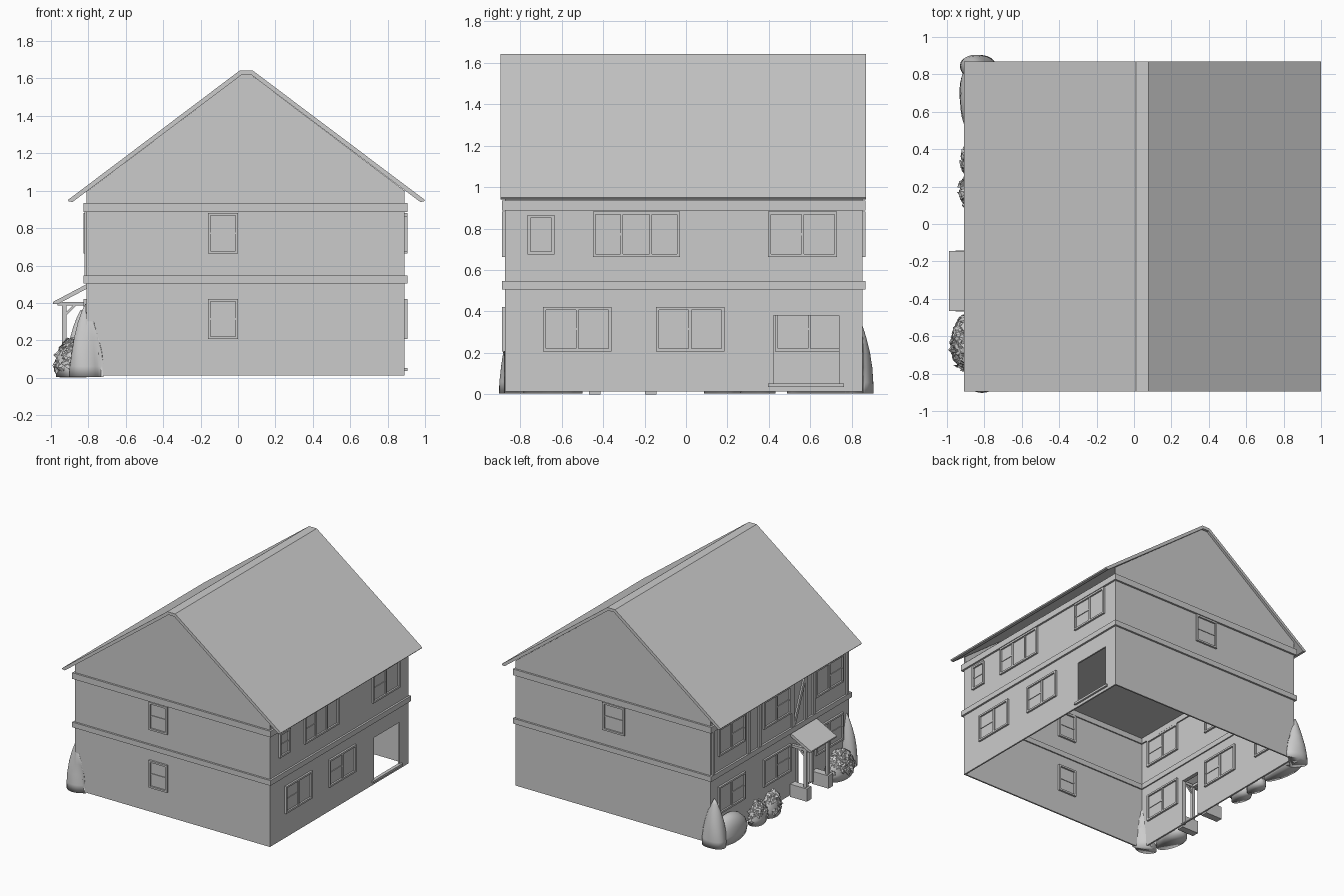
import bpy, bmesh, math, random
from mathutils import Vector, Matrix

random.seed(4)
cube = bpy.data.objects.get("Cube")
if cube:
    bpy.data.objects.remove(cube, do_unlink=True)

GREY = (0.6, 0.6, 0.6, 1)
plaster = bpy.data.materials.new("light_grey")
plaster.use_nodes = True
plaster.diffuse_color = GREY
plaster.node_tree.nodes["Principled BSDF"].inputs["Base Color"].default_value = GREY

X0, X1, Y0, Y1 = -0.81, 0.89, -0.873, 0.851   # outer wall faces
BASE, TOP, T = 0.013, 0.95, 0.012


def finish(name, bm, smooth=False):
    bmesh.ops.recalc_face_normals(bm, faces=bm.faces)
    mesh = bpy.data.meshes.new(name)
    bm.to_mesh(mesh)
    bm.free()
    mesh.materials.append(plaster)
    for p in mesh.polygons:
        p.use_smooth = smooth
    ob = bpy.data.objects.new(name, mesh)
    bpy.context.collection.objects.link(ob)
    return ob


def add_box(bm, lo, hi):
    size = [b - a for a, b in zip(lo, hi)]
    mid = [(a + b) / 2 for a, b in zip(lo, hi)]
    bmesh.ops.create_cube(bm, size=1, matrix=Matrix.Translation(mid) @ Matrix.Diagonal((*size, 1)))


def boxes(name, items):
    bm = bmesh.new()
    for lo, hi in items:
        add_box(bm, lo, hi)
    return finish(name, bm)


def prism(name, profile, y0, y1):
    """Extrude an (x, z) outline along y."""
    bm = bmesh.new()
    face = bm.faces.new([bm.verts.new((x, y0, z)) for x, z in profile])
    out = bmesh.ops.extrude_face_region(bm, geom=[face])
    bmesh.ops.translate(bm, vec=(0, y1 - y0, 0),
                        verts=[v for v in out["geom"] if isinstance(v, bmesh.types.BMVert)])
    return finish(name, bm)


def beam(name, a, b, width, depth):
    """Square timber between two points."""
    a, b = Vector(a), Vector(b)
    bm = bmesh.new()
    rot = (b - a).to_track_quat('Z', 'Y').to_matrix().to_4x4()
    bmesh.ops.create_cube(bm, size=1, matrix=Matrix.Translation((a + b) / 2) @ rot
                          @ Matrix.Diagonal((width, depth, (b - a).length, 1)))
    return finish(name, bm)


# Gable end walls
gable = [(X0, BASE), (X1, BASE), (X1, 1.0), (0.07, 1.62), (0.02, 1.62), (X0, 0.995)]
prism("front_gable_wall", gable, Y0, Y0 + T)
prism("back_gable_wall", gable, Y1 - T, Y1)


# Long walls, each with one doorway
def side_wall(name, x0, x1, g0, g1, gz0, gz1):
    boxes(name, [((x0, Y0, BASE), (x1, g0, TOP)), ((x0, g1, BASE), (x1, Y1, TOP)),
                 ((x0, g0, gz1), (x1, g1, TOP)), ((x0, g0, BASE), (x1, g1, gz0))])


side_wall("garden_side_wall", X1 - T, X1, 0.423, 0.739, 0.04, 0.38)
side_wall("entrance_side_wall", X0, X0 + T, -0.40, -0.22, 0.02, 0.38)
boxes("doorway_sill", [((X1 - T, 0.397, 0.035), (X1 + 0.015, 0.762, 0.052))])
boxes("ceiling", [((X0, Y0, 0.93), (X1, Y1, TOP))])

# Band courses around the house
for name, z0, z1 in (("floor_band", 0.505, 0.546), ("eaves_band", 0.887, 0.935)):
    o, inner = 0.015, 0.022
    boxes(name, [((X0 - o, Y0 - o, z0), (X1 + o, Y0 + inner, z1)),
                 ((X0 - o, Y1 - inner, z0), (X1 + o, Y1 + o, z1)),
                 ((X0 - o, Y0, z0), (X0 + inner, Y1, z1)),
                 ((X1 - inner, Y0, z0), (X1 + o, Y1, z1))])

# Roof shell of even thickness with a flat ridge
prism("roof", [(-0.91, 0.95), (0.01, 1.643), (0.078, 1.643), (1.0, 0.95), (0.994, 0.942),
               (0.974, 0.94), (0.07, 1.62), (0.02, 1.62), (-0.884, 0.94), (-0.904, 0.942)],
      -0.895, 0.87)


# Windows: pane through the wall, proud frame, mullions and one glazing bar
def window(name, side, a0, a1, z0, z1, panes):
    wall, sign, along_y = {"front": (Y0, -1, False), "back": (Y1, 1, False),
                           "garden": (X1, 1, True), "entrance": (X0, -1, True)}[side]
    items = []

    def part(p0, p1, q0, q1, out):
        d = sorted((wall + sign * out, wall - sign * (T + out)))
        if along_y:
            items.append(((d[0], p0, q0), (d[1], p1, q1)))
        else:
            items.append(((p0, d[0], q0), (p1, d[1], q1)))

    f = 0.014
    part(a0, a1, z0, z1, 0.002)
    part(a0, a0 + f, z0, z1, 0.015)
    part(a1 - f, a1, z0, z1, 0.015)
    part(a0, a1, z0, z0 + f, 0.015)
    part(a0, a1, z1 - f, z1, 0.015)
    step = (a1 - a0) / panes
    for i in range(1, panes):
        part(a0 + i * step - f / 2, a0 + i * step + f / 2, z0, z1, 0.01)
    zm = (z0 + z1) / 2
    part(a0, a0 + step, zm - 0.005, zm + 0.005, 0.007)
    boxes(name, items)


UP, LOW = (0.663, 0.882), (0.207, 0.422)
window("front_upper_window", "front", -0.16, 0.0, *UP, 1)
window("front_lower_window", "front", -0.16, 0.0, *LOW, 1)
window("back_upper_window", "back", -0.065, 0.125, *UP, 1)
window("garden_small_window", "garden", -0.765, -0.635, 0.675, 0.865, 1)
window("garden_wide_window", "garden", -0.45, -0.03, *UP, 3)
window("garden_corner_window", "garden", 0.397, 0.73, *UP, 2)
window("garden_lower_window_a", "garden", -0.69, -0.36, *LOW, 2)
window("garden_lower_window_b", "garden", -0.145, 0.185, *LOW, 2)
for i, (a, b) in enumerate(((0.43, 0.76), (-0.14, 0.20), (-0.79, -0.45))):
    window(f"entrance_upper_window_{i}", "entrance", a, b, *UP, 2)
    window(f"entrance_lower_window_{i}", "entrance", a, b, *LOW, 2)

# Timber framing on the entrance side
for i, y in enumerate((0.825, 0.385, 0.25, -0.165, -0.33, -0.43, -0.845)):
    boxes(f"timber_post_{i}", [((X0 - 0.012, y - 0.015, 0.545), (X0, y + 0.015, 0.89))])
beam("timber_brace", (X0 - 0.006, -0.18, 0.55), (X0 - 0.006, -0.32, 0.885), 0.012, 0.025)

# Door frame
boxes("door_frame", [((X0 - 0.015, a, 0.02), (X0 + 0.015, a + 0.02, 0.395)) for a in (-0.415, -0.225)]
      + [((X0 - 0.015, -0.415, 0.375), (X0 + 0.015, -0.205, 0.395))])

# Porch: lean-to roof on two posts standing on low blocks
prism("porch_roof", [(-0.99, 0.395), (-0.99, 0.405), (X0, 0.50), (X0, 0.475), (-0.965, 0.393)],
      -0.465, -0.145)
for i, y in enumerate((-0.44, -0.17)):
    boxes(f"porch_block_{i}", [((-0.955, y - 0.028, 0), (X0, y + 0.028, 0.1))])
    boxes(f"porch_post_{i}", [((-0.94, y - 0.012, 0.1), (-0.916, y + 0.012, 0.4))])
    boxes(f"porch_beam_{i}", [((-0.965, y - 0.012, 0.385), (X0, y + 0.012, 0.405))])
    beam(f"porch_brace_{i}", (-0.93, y, 0.33), (-0.87, y, 0.39), 0.014, 0.014)
boxes("porch_front_beam", [((-0.94, -0.45, 0.38), (-0.916, -0.16, 0.4))])


# Planting grows against the walls, never through them
def outside(x, y, z):
    depth = {"side": x - X0, "front": y - Y0, "back": Y1 - y}
    near = min(depth, key=depth.get)
    if depth[near] > -0.003:
        if near == "side":
            x = X0 - 0.003
        else:
            y = Y0 - 0.003 if near == "front" else Y1 + 0.003
    return x, y, z


# Smooth shrubs: lathed outline with a gently uneven edge
def shrub(name, x, y, rx, ry, height, outline):
    bm = bmesh.new()
    n = 32
    rings = []
    for r, h in outline:
        ring = []
        for k in range(n):
            a = 2 * math.pi * k / n
            w = r * (1 + 0.05 * math.sin(3 * a + 5 * h))
            ring.append(bm.verts.new(outside(x + rx * w * math.cos(a), y + ry * w * math.sin(a),
                                             0.003 + h * height)))
        rings.append(ring)
    for lo, hi in zip(rings, rings[1:]):
        for k in range(n):
            bm.faces.new((lo[k], lo[(k + 1) % n], hi[(k + 1) % n], hi[k]))
    bm.faces.new(rings[0])
    bm.faces.new(rings[-1])
    finish(name, bm, True)


CONE = [(1, 0), (0.98, 0.15), (0.87, 0.35), (0.7, 0.55), (0.47, 0.75), (0.25, 0.9), (0.06, 1)]
DOME = [(0.97, 0), (1, 0.3), (0.9, 0.6), (0.62, 0.85), (0.3, 0.97), (0.05, 1)]
shrub("front_corner_shrub", -0.812, -0.84, 0.092, 0.06, 0.39, CONE)
shrub("back_corner_shrub", -0.835, 0.835, 0.095, 0.073, 0.36, CONE)
shrub("back_low_shrub", -0.85, 0.68, 0.085, 0.19, 0.19, DOME)


# Leafy bushes: a core mound covered in small tilted leaves
def leafy_bush(name, x, y, rx, ry, height, count):
    shrub(name + "_core", x, y, rx * 0.85, ry * 0.88, height * 0.85, DOME)
    bm = bmesh.new()
    for _ in range(count):
        a, e = random.uniform(0.4 * math.pi, 1.6 * math.pi), random.uniform(0.05, 1.5)
        n = Vector((math.cos(a) * math.cos(e), math.sin(a) * math.cos(e), math.sin(e)))
        pos = Vector((x + n.x * rx * 0.85, y + n.y * ry * 0.9, 0.03 + n.z * (height - 0.05)))
        tilt = n + Vector([random.uniform(-0.6, 0.6) for _ in range(3)])
        rot = tilt.to_track_quat('Z', 'Y').to_matrix().to_4x4()
        size = random.uniform(0.02, 0.035)
        bmesh.ops.create_cone(bm, cap_ends=True, segments=4, radius1=size, radius2=size * 0.4,
                              depth=0.012, matrix=Matrix.Translation(pos) @ rot)
    finish(name, bm)


leafy_bush("leafy_bush_front", -0.89, -0.635, 0.10, 0.165, 0.22, 120)
leafy_bush("leafy_bush_back_a", -0.87, 0.18, 0.07, 0.105, 0.20, 50)
leafy_bush("leafy_bush_back_b", -0.87, 0.35, 0.065, 0.10, 0.19, 50)
